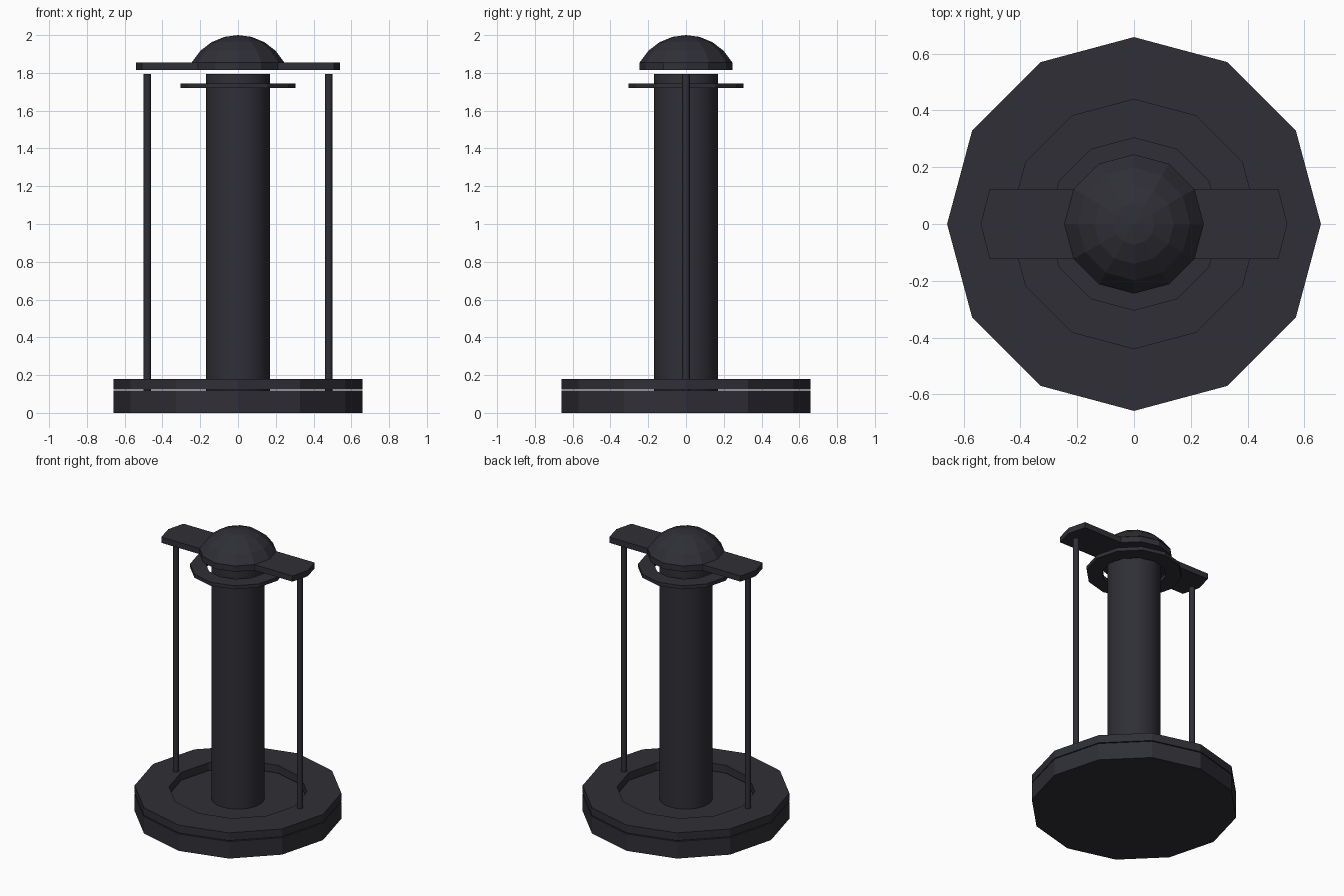
import bpy, bmesh
from math import sin, cos, radians, tau

if "Cube" in bpy.data.objects:
    bpy.data.objects.remove(bpy.data.objects["Cube"], do_unlink=True)

dark = bpy.data.materials.new("dark_slate")
dark.use_nodes = True
colour = (0.028, 0.028, 0.037, 1)
dark.diffuse_color = colour
dark.node_tree.nodes["Principled BSDF"].inputs["Base Color"].default_value = colour


def finish(name, bm, smooth=False):
    bmesh.ops.remove_doubles(bm, verts=bm.verts, dist=1e-5)
    bmesh.ops.recalc_face_normals(bm, faces=bm.faces)
    mesh = bpy.data.meshes.new(name)
    bm.to_mesh(mesh)
    bm.free()
    ob = bpy.data.objects.new(name, mesh)
    bpy.context.collection.objects.link(ob)
    mesh.materials.append(dark)
    if smooth:
        bpy.ops.object.select_all(action='DESELECT')
        ob.select_set(True)
        bpy.context.view_layer.objects.active = ob
        bpy.ops.object.shade_smooth_by_angle(angle=radians(35))
    return ob


def circle(r, sides):
    return [(r * cos(tau * i / sides), r * sin(tau * i / sides)) for i in range(sides)]


def prism(name, outline, z0, z1, centre_x=0, smooth=False):
    bm = bmesh.new()
    low, high = ([bm.verts.new((x + centre_x, y, z)) for x, y in outline] for z in (z0, z1))
    n = len(outline)
    bm.faces.new(low[::-1])
    bm.faces.new(high)
    for i in range(n):
        j = (i + 1) % n
        bm.faces.new((low[i], low[j], high[j], high[i]))
    return finish(name, bm, smooth)


def lathe(name, profile, sides, closed):
    bm = bmesh.new()
    verts = [bm.verts.new((r, 0, z)) for r, z in profile]
    edges = [bm.edges.new(pair) for pair in zip(verts, verts[1:])]
    if closed:
        edges.append(bm.edges.new((verts[-1], verts[0])))
    bmesh.ops.spin(bm, geom=verts + edges, cent=(0, 0, 0), axis=(0, 0, 1),
                   angle=tau, steps=sides, use_duplicate=False)
    return finish(name, bm)


def ring(name, inner, outer, z0, z1):
    return lathe(name, [(inner, z0), (outer, z0), (outer, z1), (inner, z1)], 12, True)


# Base disc with a raised rim floating just above it
prism("base_disc", circle(0.658, 12), 0, 0.119)
ring("base_rim", 0.439, 0.658, 0.125, 0.18)

# Central column and side rods
prism("column", circle(0.17, 24), 0.119, 1.793, smooth=True)
for side, x in (("left", 0.48), ("right", -0.48)):
    prism(side + "_rod", circle(0.02, 12), 0.119, 1.793, centre_x=x, smooth=True)

# Thin collar around the column
ring("collar", 0.203, 0.305, 1.72, 1.745)

# Top plate: a twelve-sided disc with two pointed arms
half = [(0.245 * cos(radians(a)), 0.245 * sin(radians(a))) for a in range(30, 151, 30)]
half += [(-0.508, 0.1225), (-0.54, 0)]
half += [(-0.508, -0.1225)]
other = [(-x, -y) for x, y in half[:5]] + [(0.508, -0.1225), (0.54, 0), (0.508, 0.1225)]
prism("top_plate", half + other, 1.815, 1.855)

# Faceted dome, a shallow cap of a sphere
dome = [(0.28 * sin(radians(a)), 1.72 + 0.28 * cos(radians(a))) for a in (61, 45, 30, 15, 0)]
lathe("dome", dome, 12, False)
